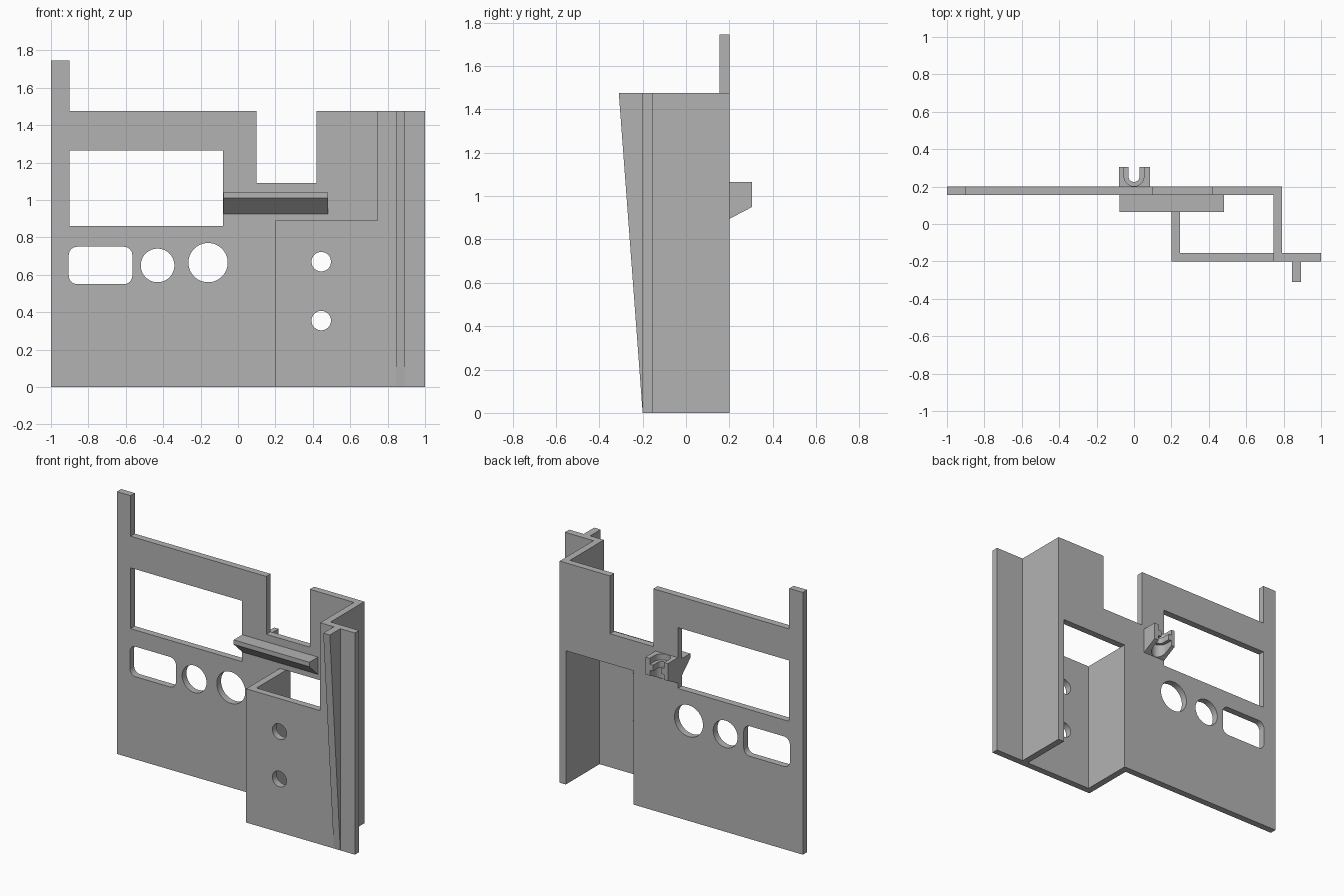
import bpy, bmesh
from math import sin, cos, pi
from mathutils import Vector

if "Cube" in bpy.data.objects:
    bpy.data.objects.remove(bpy.data.objects["Cube"])

GREY = (0.45, 0.45, 0.45, 1)
mat = bpy.data.materials.new("plain grey")
mat.use_nodes = True
mat.diffuse_color = GREY
mat.node_tree.nodes["Principled BSDF"].inputs["Base Color"].default_value = GREY

# Maps an outline point (a, b) and depth c to model space for each extrusion axis
AXES = {"x": lambda a, b, c: (c, a, b),
        "y": lambda a, b, c: (a, c, b),
        "z": lambda a, b, c: (a, b, c)}


def arc(cx, cy, r, start, end, n):
    return [(cx + r * cos(start + (end - start) * i / n),
             cy + r * sin(start + (end - start) * i / n)) for i in range(n + 1)]


def circle(cx, cy, r, n=40):
    return arc(cx, cy, r, 0, 2 * pi, n)[:-1]


def rect(x0, x1, y0, y1):
    return [(x0, y0), (x1, y0), (x1, y1), (x0, y1)]


def rounded_rect(x0, x1, y0, y1, r):
    corners = [(x1 - r, y1 - r), (x0 + r, y1 - r), (x0 + r, y0 + r), (x1 - r, y0 + r)]
    return [p for i, (cx, cy) in enumerate(corners)
            for p in arc(cx, cy, r, i * pi / 2, (i + 1) * pi / 2, 8)]


def extrude(name, axis, lo, hi, outline, *holes, cut=None):
    """Solid from a filled outline with holes; cut is (point, normal) to trim away."""
    curve = bpy.data.curves.new(name, "CURVE")
    curve.dimensions = "2D"
    curve.fill_mode = "BOTH"
    curve.extrude = (hi - lo) / 2
    for loop in (outline, *holes):
        spline = curve.splines.new("POLY")
        spline.points.add(len(loop) - 1)
        for point, (a, b) in zip(spline.points, loop):
            point.co = (a, b, 0, 1)
        spline.use_cyclic_u = True
    temp = bpy.data.objects.new(name + " helper", curve)
    bpy.context.collection.objects.link(temp)
    graph = bpy.context.evaluated_depsgraph_get()
    mesh = bpy.data.meshes.new_from_object(temp.evaluated_get(graph))
    bpy.data.objects.remove(temp)
    bm = bmesh.new()
    bm.from_mesh(mesh)
    for v in bm.verts:
        v.co = AXES[axis](v.co.x, v.co.y, v.co.z + (lo + hi) / 2)
    bmesh.ops.remove_doubles(bm, verts=bm.verts, dist=0.0001)
    if cut:
        geom = bm.verts[:] + bm.edges[:] + bm.faces[:]
        bmesh.ops.bisect_plane(bm, geom=geom, plane_co=cut[0], plane_no=cut[1],
                               clear_outer=True)
        bmesh.ops.holes_fill(bm, edges=[e for e in bm.edges if e.is_boundary])
    bmesh.ops.recalc_face_normals(bm, faces=bm.faces)
    for f in bm.faces:
        f.smooth = False
    bm.to_mesh(mesh)
    bm.free()
    mesh.materials.clear()
    mesh.materials.append(mat)
    obj = bpy.data.objects.new(name, mesh)
    bpy.context.collection.objects.link(obj)
    return obj


TOP, STEP = 1.475, 0.89
BACK, FRONT = (0.155, 0.2), (-0.2, -0.155)

# Back panel with corner post, top notch, channel opening and cutouts
extrude("back_panel", "y", *BACK,
        [(-1, 0), (0.245, 0), (0.245, STEP), (0.745, STEP), (0.745, 0), (0.79, 0),
         (0.79, TOP), (0.42, TOP), (0.42, 1.09), (0.1, 1.09), (0.1, TOP),
         (-0.9, TOP), (-0.9, 1.745), (-1, 1.745)],
        rect(-0.9, -0.08, 0.86, 1.265),
        rounded_rect(-0.905, -0.565, 0.55, 0.75, 0.045),
        circle(-0.43, 0.65, 0.09),
        circle(-0.16, 0.665, 0.105))

# Raised front panel with two screw holes
extrude("front_panel", "y", *FRONT,
        [(0.2, 0), (1, 0), (1, TOP), (0.745, TOP), (0.745, STEP), (0.2, STEP)],
        *[circle(0.445, z, 0.052) for z in (0.355, 0.67)])

# Side walls joining the two panels
for name, x, height in (("short_wall", 0.2, STEP), ("tall_wall", 0.745, TOP)):
    extrude(name, "x", x, x + 0.045, rect(FRONT[1], BACK[0], 0, height))

# Tapered fin on the front flange
extrude("tapered_fin", "x", 0.845, 0.893, [(-0.2, 0), (-0.2, TOP), (-0.31, TOP)])

# Ledge with a sloped underside
extrude("front_ledge", "x", -0.077, 0.48,
        [(0.155, 0.925), (0.155, 1.04), (0.065, 1.04), (0.065, 1.01)])

# Rear clip: slotted body plus a thin shelf with a narrower slot
Y0, Y1, YC = 0.2, 0.305, 0.255


def slot(r):
    return [(-r, Y1)] + arc(0, YC, r, pi, 2 * pi, 16) + [(r, Y1)]


extrude("clip_body", "z", 0.89, 1.065,
        [(-0.08, Y1), (-0.08, Y0), (0.085, Y0), (0.085, Y1)] + slot(0.053)[::-1],
        cut=(Vector((0, Y0, 0.895)), Vector((0, 0.055, -0.105))))
extrude("clip_shelf", "z", 0.985, 1.025, slot(0.053) + slot(0.03)[::-1])
